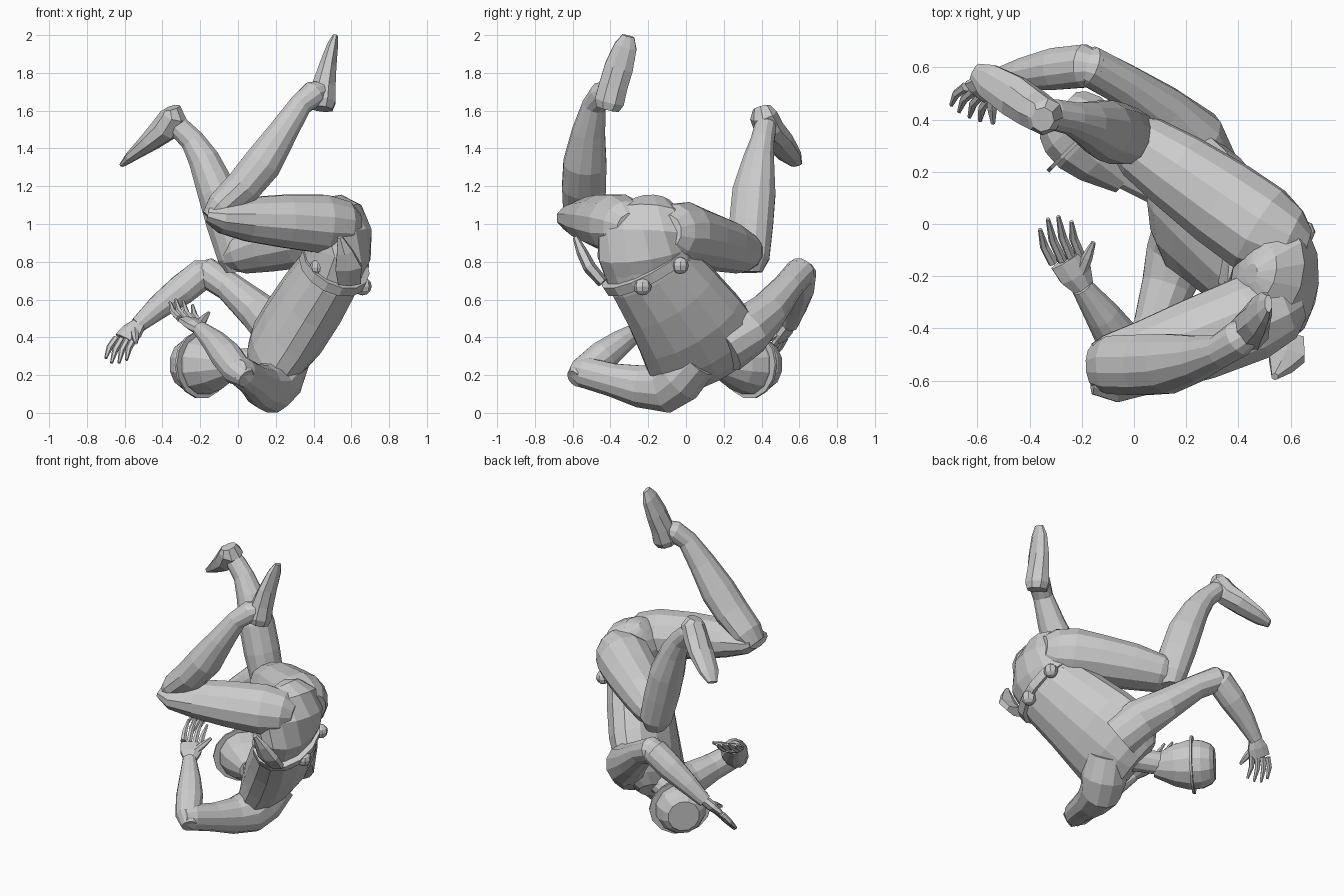
import bpy, bmesh, math
from mathutils import Vector


def tube(name, rings, ref=(0, 1, 0), sides=12):
    """Loft elliptical rings (x, y, z, radius along ref, radius across)."""
    bm = bmesh.new()
    pts = [Vector(r[:3]) for r in rings]
    loops = []
    for i, r in enumerate(rings):
        t = (pts[min(i + 1, len(pts) - 1)] - pts[max(i - 1, 0)]).normalized()
        a = Vector(ref)
        a = (a - t * a.dot(t)).normalized()
        b = t.cross(a)
        ra, rb = r[3], r[-1]
        loops.append([bm.verts.new(pts[i] + a * ra * math.cos(k) + b * rb * math.sin(k))
                      for k in (2 * math.pi * (j + .5) / sides for j in range(sides))])
    for p, q in zip(loops, loops[1:]):
        for j in range(sides):
            k = (j + 1) % sides
            bm.faces.new((p[j], p[k], q[k], q[j]))
    bm.faces.new(loops[0][::-1])
    bm.faces.new(loops[-1])
    bmesh.ops.recalc_face_normals(bm, faces=bm.faces)
    me = bpy.data.meshes.new(name)
    bm.to_mesh(me)
    bm.free()
    ob = bpy.data.objects.new(name, me)
    bpy.context.collection.objects.link(ob)
    return ob


def hand(name, wrist, knuckles, tips, thumb, ref):
    """Palm, four fingers spread between two knuckle points, and a thumb."""
    w, k0, k1 = Vector(wrist), Vector(knuckles[0]), Vector(knuckles[1])
    mid = (k0 + k1) / 2
    half = (k1 - k0).length / 2 + .018
    tube(name + "_palm", [(*w, .04, .032), (*w.lerp(mid, .5), half * .95, .033),
                          (*mid, half, .022)], k1 - k0, 8)
    for i, tip in enumerate(tips):
        k, t = k0.lerp(k1, i / 3), Vector(tip)
        bend = k.lerp(t, .5) + Vector(ref) * .015
        tube(f"{name}_finger_{i}", [(*k, .019), (*bend, .017), (*t, .008)], ref, 6)
    s = w.lerp(mid, .35)
    t = Vector(thumb)
    tube(name + "_thumb", [(*s, .025), (*s.lerp(t, .6), .021), (*t, .009)], ref, 6)


# torso, tilted so the figure rolls over one shoulder
lateral = (.03, .86, .5)
tube("torso", [(.51, -.2, .81, .25, .17), (.49, -.18, .75, .25, .17), (.40, -.08, .61, .275, .185),
               (.30, .02, .46, .305, .185), (.21, .09, .34, .325, .165),
               (.155, .125, .265, .29, .13), (.11, .15, .215, .2, .08)], lateral, 14)
tube("pelvis", [(.48, -.18, .75, .25, .165), (.53, -.21, .86, .265, .18), (.54, -.21, .95, .255, .17),
                (.51, -.2, 1.04, .21, .15), (.47, -.19, 1.1, .12, .09),
                (.45, -.19, 1.12, .04, .03)], lateral, 14)

# belt with round ornaments and side flap
tube("belt", [(.52, -.215, .80, .268, .19), (.50, -.19, .755, .264, .19)], lateral, 14)
for i, (p, r) in enumerate([((.66, -.23, .67), .048), ((.65, -.03, .78), .045), ((.42, -.38, .77), .04)]):
    bpy.ops.mesh.primitive_uv_sphere_add(segments=8, ring_count=6, radius=r, location=p)
    bpy.context.object.name = f"belt_bead_{i}"
tube("belt_flap", [(.54, -.585, .93, .015, .015), (.565, -.55, .85, .05, .03),
                   (.585, -.51, .77, .08, .035), (.59, -.44, .69, .07, .03)], (1, 0, 0), 6)

# neck and head, with a thin band round the crown
tube("neck", [(.18, .1, .29, .1), (.08, .15, .27, .075), (-.06, .22, .265, .075)], (0, 0, 1))


def head_ring(u, r, s=1):
    return ((.09 - u) * .707, (.09 + u) * .707 + .02, .255, r, r * s)


tube("head", [head_ring(*r) for r in ((.12, .07), (.18, .1), (.25, .135), (.34, .16),
                                     (.42, .155), (.475, .13), (.5, .1))], (0, 0, 1))
tube("head_band", [head_ring(.355, .18, 1.08), head_ring(.37, .18, 1.08)], (0, 0, 1), 14)

# raised leg nearest the front
tube("front_thigh", [(.63, -.29, .98, .08, .08), (.57, -.31, .99, .14, .135), (.45, -.36, 1.0, .17, .16),
                     (.25, -.44, 1.015, .165, .145), (.05, -.51, 1.025, .145, .12),
                     (-.09, -.555, 1.035, .135, .085), (-.16, -.555, 1.05, .1, .045)])
tube("front_shin", [(-.15, -.545, 1.03, .085, .05), (-.09, -.54, 1.09, .115, .085),
                    (.03, -.54, 1.2, .12, .1), (.13, -.535, 1.32, .118, .105),
                    (.24, -.515, 1.49, .09, .08), (.33, -.485, 1.63, .065, .062),
                    (.4, -.44, 1.69, .07, .07), (.44, -.41, 1.71, .06, .05)])
tube("front_foot", [(.44, -.415, 1.61, .065, .065), (.445, -.405, 1.65, .085, .077),
                    (.455, -.385, 1.73, .082, .067), (.475, -.355, 1.83, .082, .05),
                    (.5, -.32, 1.94, .065, .032), (.515, -.305, 1.995, .035, .015)], (0, 1, -.2), 8)

# folded leg at the back
tube("back_thigh", [(.66, -.1, .96, .08, .09), (.59, -.08, .96, .145, .15), (.48, -.02, .95, .18, .17),
                    (.34, .08, .92, .175, .155), (.17, .2, .885, .155, .14),
                    (.03, .295, .845, .13, .11), (-.05, .34, .82, .08, .065)])
tube("back_shin", [(-.005, .335, .745, .07, .06), (-.01, .335, .82, .11, .1),
                   (-.06, .345, 1.0, .12, .11), (-.11, .36, 1.17, .118, .108),
                   (-.18, .385, 1.34, .085, .085), (-.24, .405, 1.44, .064, .066),
                   (-.31, .42, 1.51, .06, .06), (-.36, .43, 1.54, .05, .05)])
tube("back_foot", [(-.35, .4, 1.615, .05, .045), (-.34, .41, 1.575, .075, .072),
                   (-.385, .44, 1.505, .08, .075), (-.46, .49, 1.44, .085, .055),
                   (-.56, .55, 1.36, .07, .03), (-.61, .585, 1.315, .035, .014)], (.5, .83, .2), 8)

# arm resting on the ground at the front
tube("front_upper_arm", [(.26, .06, .29, .12, .13), (.21, -.04, .19, .145, .145),
                         (.17, -.12, .135, .14, .13), (.13, -.24, .14, .115, .105),
                         (.08, -.39, .175, .09, .085), (.02, -.54, .215, .083, .075),
                         (0, -.6, .235, .05, .045)], (0, 0, 1))
tube("front_forearm", [(.045, -.59, .18, .05), (0, -.54, .22, .08), (-.06, -.44, .3, .085),
                       (-.12, -.35, .37, .068), (-.2, -.24, .445, .042)], (1, 0, 0))
hand("front_hand", (-.19, -.25, .435), ((-.31, -.15, .5), (-.205, -.12, .48)),
     ((-.36, -.02, .585), (-.33, .02, .6), (-.29, .03, .59), (-.24, .01, .57)),
     (-.155, -.07, .53), (-.6, 0, -.5))

# arm reaching out at the back
tube("back_upper_arm", [(.28, .2, .34, .14, .13), (.22, .33, .435, .135, .13), (.1, .435, .54, .105, .105),
                        (-.05, .54, .67, .078, .083), (-.17, .605, .745, .08, .08),
                        (-.23, .61, .75, .045, .05)], (0, 0, 1))
tube("back_forearm", [(-.11, .595, .76, .05), (-.19, .605, .735, .085), (-.3, .595, .65, .083),
                      (-.42, .575, .56, .065), (-.53, .55, .465, .043)], (0, 0, 1))
hand("back_hand", (-.52, .55, .475), ((-.645, .525, .395), (-.555, .48, .385)),
     ((-.7, .455, .29), (-.67, .43, .265), (-.63, .41, .265), (-.59, .395, .28)),
     (-.54, .385, .37), (-.5, .6, .3))
